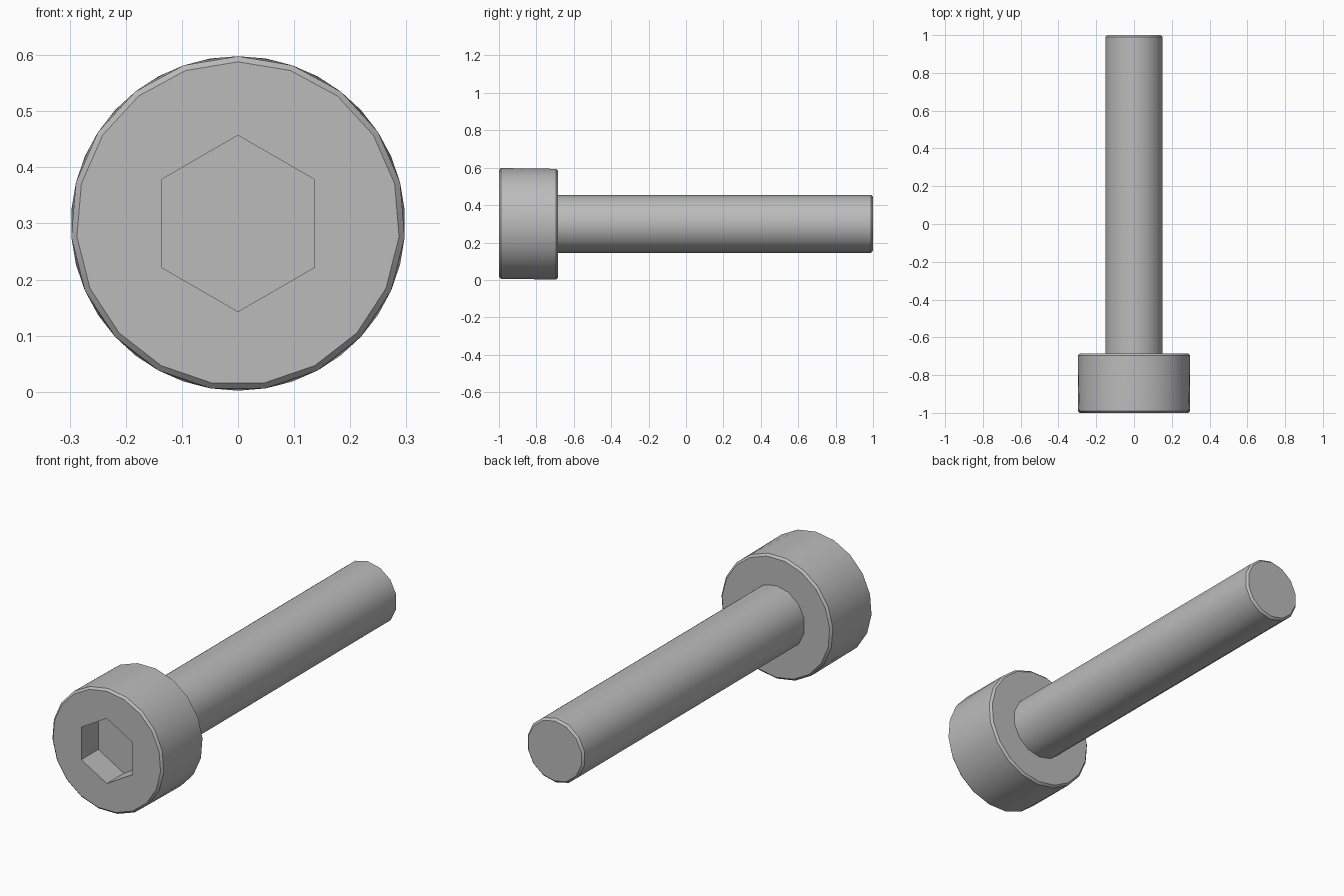
import bpy, bmesh, math
from mathutils import Vector

if "Cube" in bpy.data.objects:
    bpy.data.objects.remove(bpy.data.objects["Cube"], do_unlink=True)

AXIS_Z = 0.3
HEAD_SIDES, SHAFT_SIDES = 19, 14

steel = bpy.data.materials.new("steel grey")
steel.use_nodes = True
grey = (0.5, 0.5, 0.5, 1)
steel.diffuse_color = grey
steel.node_tree.nodes["Principled BSDF"].inputs["Base Color"].default_value = grey


def ring(bm, y, radius, sides, shift=0.0):
    """Polygon of vertices around the bolt axis; shift is in steps."""
    verts = []
    for i in range(sides):
        a = math.tau * (i + shift) / sides
        verts.append(bm.verts.new((radius * math.sin(a), y, AXIS_Z + radius * math.cos(a))))
    return verts


def bridge(bm, a, b, twisted=False):
    """Join two rings with quads, or triangles when half a step apart."""
    n = len(a)
    for i in range(n):
        j = (i + 1) % n
        if twisted:
            bm.faces.new((a[i], a[j], b[i]))
            bm.faces.new((a[j], b[j], b[i]))
        else:
            bm.faces.new((a[i], a[j], b[j], b[i]))


def fill_between(bm, outer, inner):
    """Flat face with a hole."""
    edges = []
    for loop in (outer, inner):
        for i, v in enumerate(loop):
            w = loop[(i + 1) % len(loop)]
            edges.append(bm.edges.get((v, w)) or bm.edges.new((v, w)))
    bmesh.ops.triangle_fill(bm, edges=edges, use_beauty=True, normal=Vector((0, -1, 0)))


def finish(bm, name):
    bmesh.ops.recalc_face_normals(bm, faces=bm.faces)
    mesh = bpy.data.meshes.new(name)
    bm.to_mesh(mesh)
    bm.free()
    obj = bpy.data.objects.new(name, mesh)
    bpy.context.collection.objects.link(obj)
    mesh.materials.append(steel)
    bpy.ops.object.select_all(action="DESELECT")
    obj.select_set(True)
    bpy.context.view_layer.objects.active = obj
    bpy.ops.object.shade_smooth_by_angle(angle=math.radians(30))


# Head: chamfered cylinder with a hexagonal socket
bm = bmesh.new()
front_rim = ring(bm, -1.0, 0.288, HEAD_SIDES)
front_edge = ring(bm, -0.99, 0.298, HEAD_SIDES)
back_edge = ring(bm, -0.695, 0.298, HEAD_SIDES, 0.5)
back_rim = ring(bm, -0.685, 0.288, HEAD_SIDES, 0.5)
socket_mouth = ring(bm, -1.0, 0.157, 6)
socket_floor = ring(bm, -0.87, 0.157, 6)
shaft_root = ring(bm, -0.685, 0.155, SHAFT_SIDES)
bridge(bm, front_rim, front_edge)
bridge(bm, front_edge, back_edge, twisted=True)
bridge(bm, back_edge, back_rim)
bridge(bm, socket_mouth, socket_floor)
bm.faces.new(socket_floor)
fill_between(bm, front_rim, socket_mouth)
fill_between(bm, back_rim, shaft_root)

# Shaft: grows from the head and ends in a small chamfer
shaft_edge = ring(bm, 0.99, 0.155, SHAFT_SIDES)
shaft_tip = ring(bm, 1.0, 0.145, SHAFT_SIDES)
bridge(bm, shaft_root, shaft_edge)
bridge(bm, shaft_edge, shaft_tip)
bm.faces.new(shaft_tip)
finish(bm, "socket_head_bolt")
